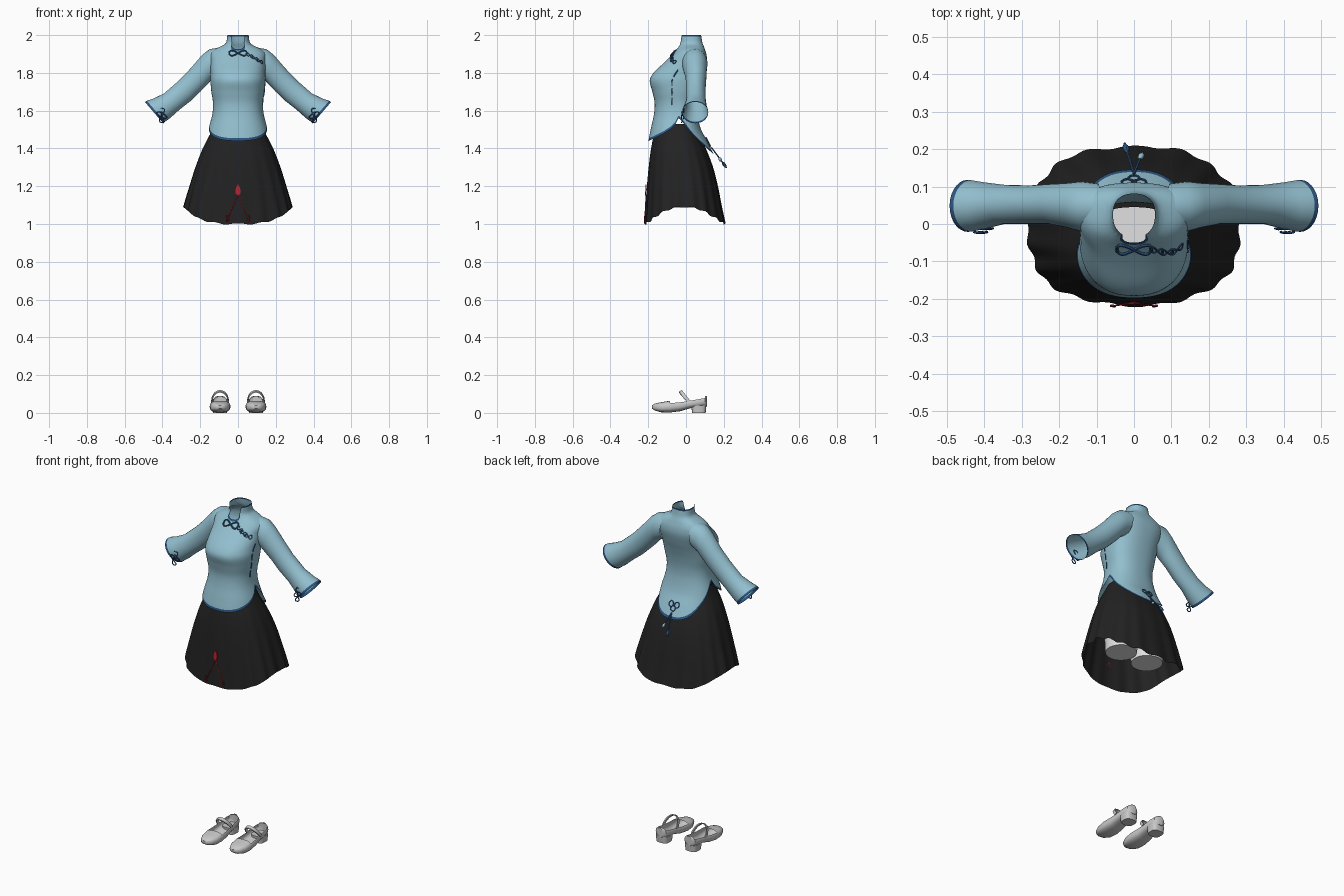
import bpy, bmesh, math
from mathutils import Vector

if "Cube" in bpy.data.objects:
    bpy.data.objects.remove(bpy.data.objects["Cube"])

def material(name, rgb):
    m = bpy.data.materials.new(name)
    m.diffuse_color = (*rgb, 1)
    m.use_nodes = True
    m.node_tree.nodes["Principled BSDF"].inputs["Base Color"].default_value = m.diffuse_color
    return m

BLUE = material("light_blue_cloth", (0.29, 0.52, 0.62))
NAVY = material("dark_blue_trim", (0.025, 0.09, 0.22))
BLACK = material("black_cloth", (0.016, 0.016, 0.016))
RED = material("red_embroidery", (0.5, 0.015, 0.025))
WHITE = material("white_cloth", (0.75, 0.75, 0.75))
GREY = material("pale_grey_leather", (0.58, 0.58, 0.58))

def loft(name, rings, mats, caps=(False, False), pick=None, skip=None):
    """Skin closed rings of equal size; pick(row, col) gives a material slot."""
    bm = bmesh.new()
    vs = [[bm.verts.new(p) for p in r] for r in rings]
    n = len(rings[0])
    for i in range(len(rings) - 1):
        for j in range(n):
            if skip and skip(i, j):
                continue
            k = (j + 1) % n
            f = bm.faces.new((vs[i][j], vs[i][k], vs[i + 1][k], vs[i + 1][j]))
            f.material_index = pick(i, j) if pick else 0
    if caps[0]:
        bm.faces.new(vs[0])
    if caps[1]:
        bm.faces.new(vs[-1])
    bmesh.ops.recalc_face_normals(bm, faces=bm.faces)
    me = bpy.data.meshes.new(name)
    bm.to_mesh(me)
    bm.free()
    for m in mats:
        me.materials.append(m)
    ob = bpy.data.objects.new(name, me)
    bpy.context.collection.objects.link(ob)
    return ob

def tube(name, pts, r, mat, closed=False):
    """Round cord through points."""
    pts = [Vector(p) for p in pts]
    n, rings = len(pts), []
    for i, p in enumerate(pts):
        a = pts[(i - 1) % n] if closed or i else p
        b = pts[(i + 1) % n] if closed or i < n - 1 else p
        t = (b - a).normalized()
        u = t.cross(Vector((0.31, 0.9, 0.28))).normalized()
        w = t.cross(u)
        rings.append([p + r * (u * math.cos(q * math.pi / 3) + w * math.sin(q * math.pi / 3)) for q in range(6)])
    if closed:
        rings.append(rings[0])
    return loft(name, rings, [mat], (not closed, not closed))

def sample(table, z):
    """Smooth interpolation of (z, half width, front y, back y, centre y)."""
    z = min(max(z, table[0][0]), table[-1][0])
    i = max(k for k in range(len(table) - 1) if table[k][0] <= z)
    a, b = table[i], table[i + 1]
    p, q = table[max(i - 1, 0)], table[min(i + 2, len(table) - 1)]
    h = b[0] - a[0]
    t = (z - a[0]) / h
    out = []
    for c in range(1, 5):
        ma = (b[c] - p[c]) / (b[0] - p[0]) * h
        mb = (q[c] - a[c]) / (q[0] - a[0]) * h
        out.append((2*t**3 - 3*t*t + 1) * a[c] + (t**3 - 2*t*t + t) * ma
                   + (3*t*t - 2*t**3) * b[c] + (t**3 - t*t) * mb)
    return out

def sgnpow(v, e):
    return math.copysign(abs(v) ** e, v)

N = 2.35
def point(table, th, z, pleat=0.0, out=0.0):
    """Surface point; angle 0 faces the front."""
    hw, yf, yb, yc = sample(table, z)
    s, c = sgnpow(math.sin(th), 2 / N), sgnpow(math.cos(th), 2 / N)
    k = 1 + pleat * math.cos(18 * th) + pleat * 0.5 * math.sin(7 * th + 1)
    d = (yc - yf if c > 0 else yb - yc) + out
    return Vector(((hw + out) * s * k, yc - d * c * k, z))

def on_surface(table, x, z, back=False, out=0.004):
    hw = sample(table, z)[0]
    th = math.asin(max(-1, min(1, sgnpow(x / hw, N / 2))))
    return point(table, math.pi - th if back else th, z, 0, out)

def angles(n):
    return [2 * math.pi * j / n for j in range(n)]

# Tunic body with curved hem, side slits and notched collar
TUNIC = [(1.34, .215, -.20, .16, -.03), (1.44, .172, -.198, .112, -.04), (1.50, .158, -.187, .08, -.04),
         (1.58, .136, -.17, .06, -.04), (1.64, .132, -.166, .058, -.04), (1.70, .141, -.178, .067, -.035),
         (1.76, .146, -.192, .083, -.03), (1.80, .145, -.172, .096, -.01), (1.86, .148, -.11, .11, .03),
         (1.90, .148, -.07, .108, .035), (1.925, .125, -.05, .1, .035), (1.94, .092, -.04, .095, .035),
         (1.955, .066, -.034, .088, .03), (2.0, .056, -.034, .08, .025)]

def tunic_hem(th):
    c = math.cos(th)
    return 1.56 - (0.12 * c ** 0.5 if c > 0 else 0.19 * (-c) ** 1.2)

def tunic_top(th):
    return 2.0 - 0.075 * max(0, (math.cos(th) - 0.8) / 0.2)

ROWS = 60
def tunic_row(i, th):
    lo, hi = tunic_hem(th), tunic_top(th)
    if i == 0:
        return lo
    if i == ROWS:
        return hi
    return lo + .014 + (hi - lo - .022) * (i - 1) / (ROWS - 2)

loft("tunic_body", [[point(TUNIC, t, tunic_row(i, t)) for t in angles(72)] for i in range(ROWS + 1)],
     [BLUE, NAVY], pick=lambda i, j: int(i in (0, ROWS - 1)))

# Flared sleeves: upper x, z, lower x, z, front y, back y
SLEEVE = [(.09, 1.935, .10, 1.79, -.015, .108), (.15, 1.926, .135, 1.77, -.02, .114),
          (.19, 1.895, .165, 1.735, -.01, .11), (.25, 1.825, .20, 1.70, 0, .107),
          (.31, 1.762, .25, 1.652, 0, .103), (.39, 1.692, .31, 1.605, 0, .105),
          (.45, 1.663, .36, 1.56, -.014, .112), (.483, 1.652, .386, 1.542, -.02, .117),
          (.493, 1.646, .396, 1.533, -.021, .118)]

def bow(name, place, w, h, r, mat=NAVY):
    """Two-loop knot drawn with place(u, v)."""
    ts = angles(24)
    tube(name, [place(w * math.sin(t), h * math.sin(2 * t)) for t in ts], r, mat, True)

for side, sx in (("right", 1), ("left", -1)):
    rings = []
    for ux, uz, lx, lz, y0, y1 in SLEEVE:
        rings.append([(sx * ((ux + lx) / 2 + (ux - lx) / 2 * math.cos(t)),
                       (y0 + y1) / 2 + (y1 - y0) / 2 * math.sin(t),
                       (uz + lz) / 2 + (uz - lz) / 2 * math.cos(t)) for t in angles(28)])
    loft(side + "_sleeve", rings, [BLUE, NAVY], pick=lambda i, j: int(i == len(SLEEVE) - 2))
    # Cuff knots
    for k, (x, z) in enumerate(((.395, 1.585), (.41, 1.565))):
        bow(f"{side}_cuff_knot_{k}", lambda u, v: (sx * (x + v + u * .3), -.014 - .01 * k + abs(v) * .2, z + u),
            .028, .012, .003)

# Chest clasp, diagonal embroidery and side closure
bow("chest_clasp", lambda u, v: on_surface(TUNIC, u, 1.905 + v), .045, .014, .0045)
for k in range(3):
    bow(f"chest_embroidery_{k}", lambda u, v: on_surface(TUNIC, .062 + .026 * k + u, 1.893 - .015 * k - .5 * u + v, out=.002),
        .015, .008, .0025)
for k in range(4):
    tube(f"side_closure_{k}", [point(TUNIC, 1.36, 1.63 + .05 * k + .009 * q, out=.001) for q in range(5)], .003, NAVY)

# Back medallion and hanging tassels
for k, (x, z) in enumerate(((-.018, 1.445), (.018, 1.445), (0, 1.425))):
    tube(f"back_medallion_{k}", [on_surface(TUNIC, x + .014 * math.cos(t), z + .014 * math.sin(t), True)
                                 for t in angles(14)], .003, NAVY, True)
for k, end in enumerate((Vector((-.025, .215, 1.297)), Vector((.022, .19, 1.33)))):
    start = Vector((0, .135, 1.405))
    tube(f"tassel_cord_{k}", [start, start.lerp(end, .5), end], .0035, NAVY)
    d = end - start
    rings = [[start + d * f + Vector((r * math.cos(t), 0, 0)) + Vector((0, .7, .7)) * r * math.sin(t) for t in angles(8)]
             for f, r in ((.7, .003), (.8, .009), (.9, .008), (1, .002))]
    loft(f"tassel_{k}", rings, [BLUE if k else NAVY], (True, True))

# Pleated skirt, longer at front and back
SKIRT = [(1.0, .305, -.217, .208, -.01), (1.1, .283, -.21, .187, -.01), (1.2, .255, -.204, .168, -.015),
         (1.3, .225, -.196, .143, -.02), (1.4, .187, -.184, .105, -.03), (1.48, .146, -.165, .065, -.04),
         (1.53, .125, -.13, .045, -.04)]
rings = []
for i in range(25):
    ring = []
    for t in angles(144):
        hem = 1.0 + .09 * abs(math.sin(t)) ** 2.5 + .004 * math.cos(18 * t)
        z = hem + (1.53 - hem) * i / 24
        ring.append(point(SKIRT, t, z, .02 * (1 - i / 24) ** 1.3))
    rings.append(ring)
loft("skirt", rings, [BLACK])

# Red skirt embroidery: leaf and two falling cords
def skirt_front(x, z, out=.009):
    return on_surface(SKIRT, x, z, out=out)

leaf = [(0, 1.21), (-.009, 1.195), (-.014, 1.175), (-.011, 1.16), (0, 1.15), (.011, 1.16), (.014, 1.175), (.009, 1.195)]
loft("red_leaf", [[skirt_front(x, z, o) for x, z in leaf] for o in (.005, .010)], [RED], (True, True))
for sx in (-1, 1):
    tube(f"red_cord_{sx}", [skirt_front(sx * .055 * q / 8, 1.155 - .13 * q / 8, .005) for q in range(9)], .002, RED)
    bow(f"red_cord_knot_{sx}", lambda u, v: skirt_front(sx * .055 + v, 1.03 + u, .006), .014, .006, .0025, RED)

# Under-shorts
def ellipse(cx, cy, rx, ry, z, n=32):
    return [(cx + rx * math.cos(t), cy + ry * math.sin(t), z) for t in angles(n)]

loft("shorts_hips", [ellipse(0, -.02, rx, ry, z) for z, rx, ry in
                     ((1.27, .16, .10), (1.34, .165, .105), (1.42, .14, .09), (1.49, .115, .075))], [WHITE], (True, True))
for side, sx in (("right", 1), ("left", -1)):
    loft(side + "_shorts_leg", [ellipse(sx * .09, .0, r, r * 1.02, z) for z, r in
                                ((1.088, .084), (1.1, .086), (1.2, .09), (1.33, .085))], [WHITE], (True, True))

# Strap shoes: y, half width, bottom z, top z
SHOE = [(-.18, .012, .022, .04), (-.165, .034, .012, .05), (-.13, .05, .003, .057), (-.085, .055, .002, .064),
        (-.03, .05, .009, .068), (.02, .044, .024, .074), (.07, .042, .03, .084), (.1, .034, .032, .09),
        (.11, .018, .035, .09)]
for side, sx in (("right", 1), ("left", -1)):
    cx = sx * .095
    rings = [[(cx + hw * sgnpow(math.cos(t), .75), y, (zb + zt) / 2 + (zt - zb) / 2 * sgnpow(math.sin(t), .75))
              for t in angles(24)] for y, hw, zb, zt in SHOE]
    loft(side + "_shoe", rings, [GREY], (True, True), skip=lambda i, j: 3 <= i <= 6 and 2 <= j <= 9)
    # Low heel block
    loft(side + "_heel", [[(cx + hw * sgnpow(math.cos(t), .6), .068 + d * sgnpow(math.sin(t), .6), z) for t in angles(20)]
                          for z, hw, d in ((0, .037, .036), (.04, .04, .04))], [GREY], (True, True))
    # Instep strap
    arc = [math.pi * q / 14 for q in range(15)]
    loft(side + "_strap", [[(cx + (.044 + a) * math.cos(t), .015 - .045 * math.sin(t) + b, .06 + (.054 + a) * math.sin(t) + b * .5)
                            for a, b in ((-.003, -.008), (.003, -.008), (.003, .008), (-.003, .008))] for t in arc],
         [GREY], (True, True))

# Smooth shading with sharp edges kept
for ob in bpy.context.scene.objects:
    ob.select_set(True)
    bpy.context.view_layer.objects.active = ob
bpy.ops.object.shade_smooth_by_angle(angle=math.radians(42))
